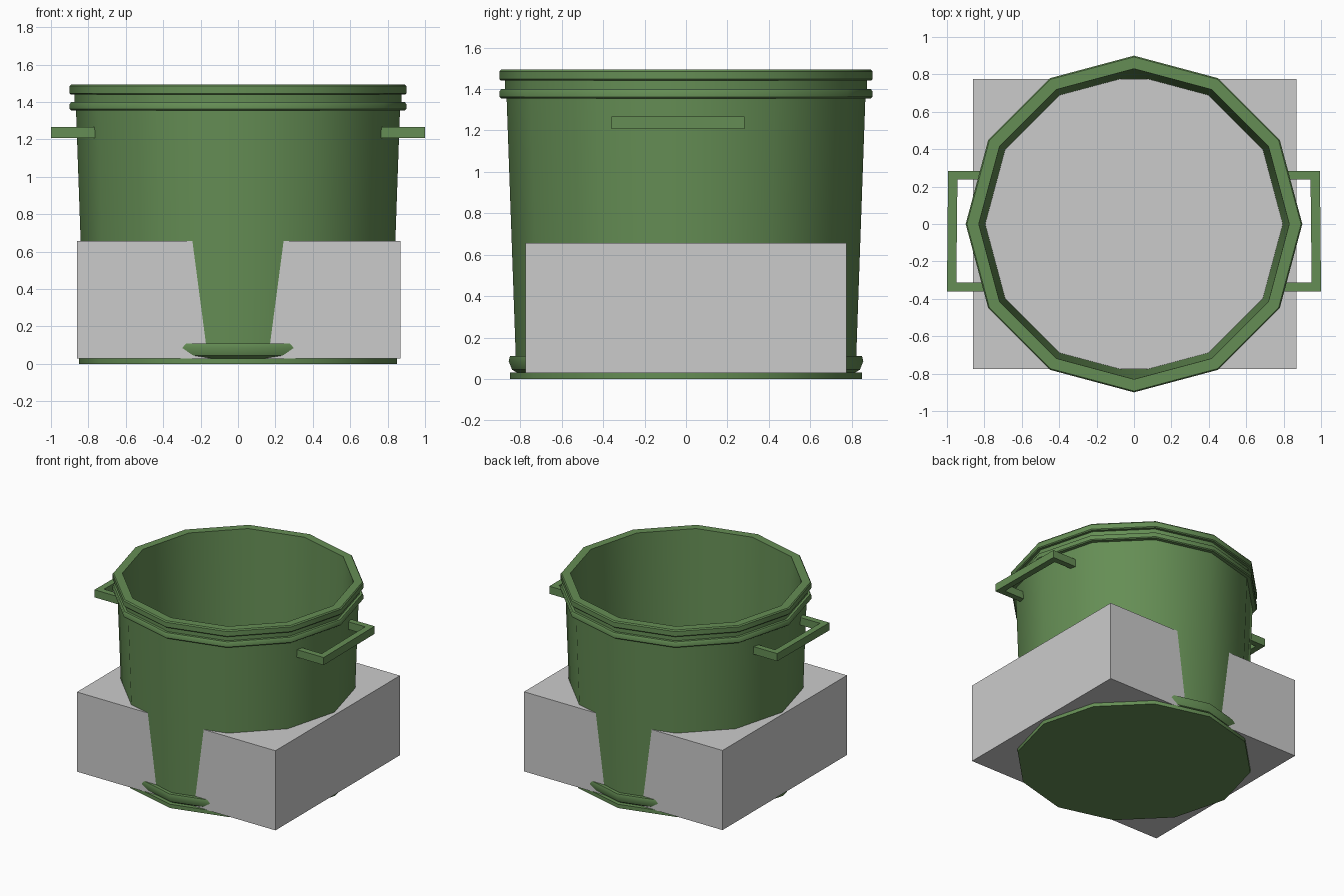
import bpy, bmesh, math

if "Cube" in bpy.data.objects:
    bpy.data.objects.remove(bpy.data.objects["Cube"])

green = bpy.data.materials.new("green")
green.diffuse_color = (0.13, 0.27, 0.09, 1)
green.use_nodes = True
green.node_tree.nodes["Principled BSDF"].inputs["Base Color"].default_value = green.diffuse_color


def add_object(name, bm, mat=None):
    bmesh.ops.recalc_face_normals(bm, faces=bm.faces)
    mesh = bpy.data.meshes.new(name)
    bm.to_mesh(mesh)
    bm.free()
    obj = bpy.data.objects.new(name, mesh)
    bpy.context.collection.objects.link(obj)
    if mat:
        mesh.materials.append(mat)
    return obj


def lathe(name, profile, sides, mat):
    """Spin an (r, z) profile around z and cap both ends."""
    bm = bmesh.new()
    rings = []
    for r, z in profile:
        rings.append([bm.verts.new((r * math.cos(2 * math.pi * i / sides),
                                    r * math.sin(2 * math.pi * i / sides), z))
                      for i in range(sides)])
    for a, b in zip(rings, rings[1:]):
        for i in range(sides):
            j = (i + 1) % sides
            bm.faces.new((a[i], a[j], b[j], b[i]))
    bm.faces.new(rings[0])
    bm.faces.new(rings[-1])
    return add_object(name, bm, mat)


def extrude_outline(name, points, z0, z1, mat):
    bm = bmesh.new()
    face = bm.faces.new([bm.verts.new((x, y, z0)) for x, y in points])
    top = bmesh.ops.extrude_face_region(bm, geom=[face])
    verts = [v for v in top["geom"] if isinstance(v, bmesh.types.BMVert)]
    bmesh.ops.translate(bm, verts=verts, vec=(0, 0, z1 - z0))
    return add_object(name, bm, mat)


# Twelve-sided bucket: base flange, foot ring, tapered wall, two rim bands, inside
profile = [
    (0.85, 0), (0.85, 0.03), (0.815, 0.03), (0.84, 0.045), (0.856, 0.085),
    (0.85, 0.11), (0.822, 0.11),
    (0.866, 1.355), (0.893, 1.355), (0.9, 1.362), (0.9, 1.388), (0.893, 1.4),
    (0.873, 1.4), (0.873, 1.44), (0.893, 1.44), (0.9, 1.447), (0.9, 1.485),
    (0.893, 1.494), (0.83, 1.494), (0.77, 0.04),
]
bucket = lathe("bucket", profile, 12, green)
bpy.context.view_layer.objects.active = bucket
bucket.select_set(True)
bpy.ops.object.shade_smooth_by_angle(angle=math.radians(35))

# Side handles, mirrored left to right
handle = extrude_outline("side_handles", [
    (0.76, -0.36), (1.0, -0.36), (0.994, 0.283), (0.775, 0.283),
    (0.775, 0.237), (0.944, 0.237), (0.95, -0.313), (0.76, -0.313),
], 1.207, 1.267, green)
mirror = handle.modifiers.new("mirror", 'MIRROR')
mirror.use_axis[0] = True

# Grey block around the lower half
extrude_outline("grey_block", [
    (-0.862, -0.776), (0.87, -0.776), (0.87, 0.776), (-0.862, 0.776),
], 0.028, 0.656, None)
